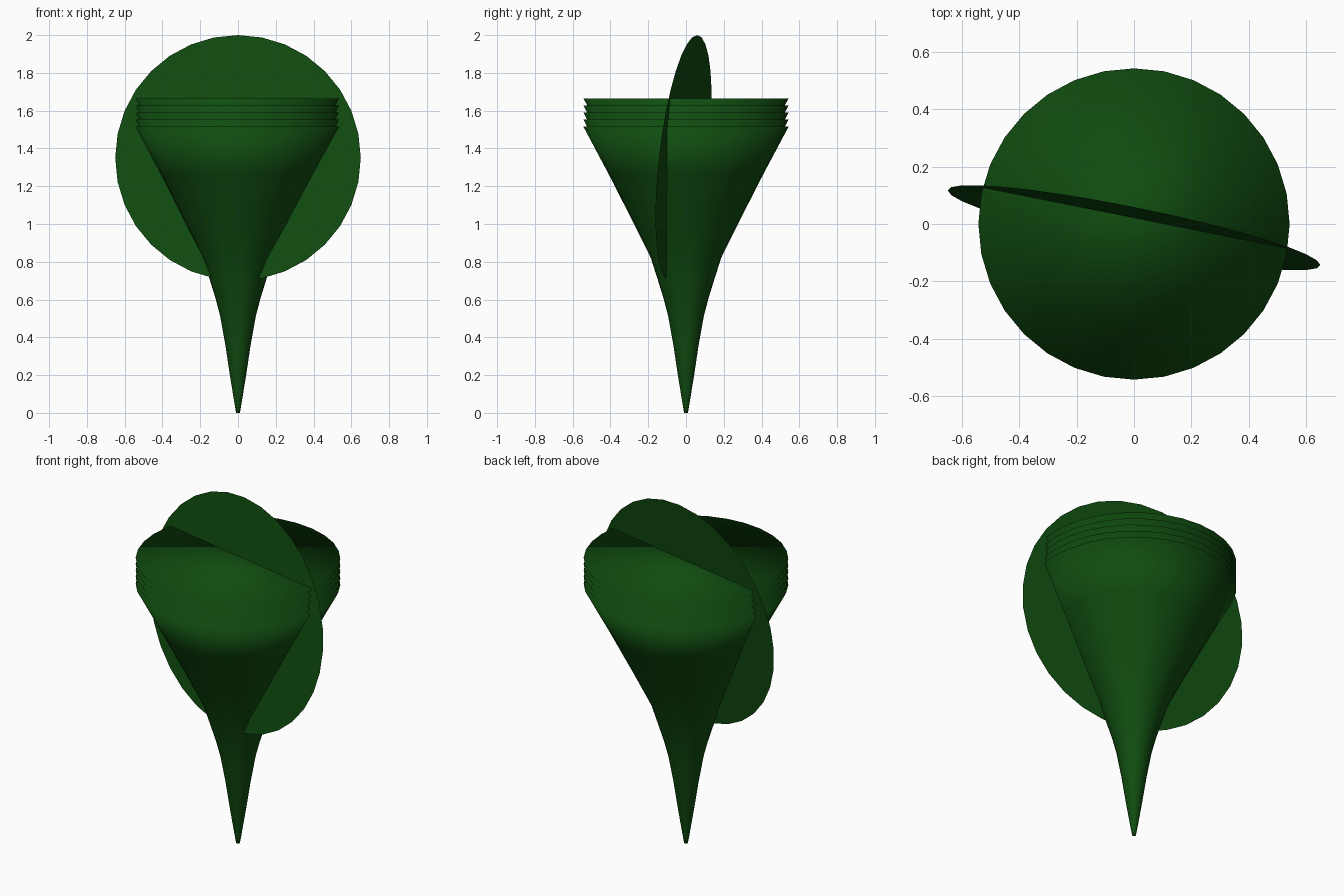
import bpy, bmesh, math
from mathutils import Matrix

if "Cube" in bpy.data.objects:
    bpy.data.objects.remove(bpy.data.objects["Cube"])

SIDES = 32

green = bpy.data.materials.new("dark_green")
green.diffuse_color = (0.005, 0.072, 0.005, 1)
green.use_nodes = True
green.node_tree.nodes["Principled BSDF"].inputs["Base Color"].default_value = green.diffuse_color


def add_object(name, bm, smooth):
    mesh = bpy.data.meshes.new(name)
    bm.to_mesh(mesh)
    bm.free()
    for p in mesh.polygons:
        p.use_smooth = smooth
    mesh.materials.append(green)
    obj = bpy.data.objects.new(name, mesh)
    bpy.context.collection.objects.link(obj)
    return obj


# Funnel: capped lathe of (radius, height), stacked as nested copies
profile = [(0.010, 0.0), (0.017, 0.04), (0.043, 0.20), (0.067, 0.36),
           (0.094, 0.51), (0.117, 0.60), (0.148, 0.70), (0.186, 0.82),
           (0.280, 1.01), (0.410, 1.265), (0.543, 1.515)]
bm = bmesh.new()
rings = []
for r, z in profile:
    rings.append([bm.verts.new((r * math.sin(2 * math.pi * i / SIDES),
                                -r * math.cos(2 * math.pi * i / SIDES), z))
                  for i in range(SIDES)])
for low, high in zip(rings, rings[1:]):
    for i in range(SIDES):
        j = (i + 1) % SIDES
        bm.faces.new((low[i], low[j], high[j], high[i]))
bm.faces.new(rings[-1])
bm.faces.new(rings[0][::-1])
funnel = add_object("stacked_funnels", bm, True)
stack = funnel.modifiers.new("stack", 'ARRAY')
stack.count = 5
stack.use_relative_offset = False
stack.use_constant_offset = True
stack.constant_offset_displace = (0, 0, 0.0375)

# Leaf disc: thin upright round sheet, turned and leaning back slightly
bm = bmesh.new()
lean = Matrix(((0.65, 0, 0, 0),
               (-0.13, 0.072, 0, -0.013),
               (0, 0.65, 0, 1.35),
               (0, 0, 0, 1)))
bmesh.ops.create_circle(bm, cap_ends=True, segments=SIDES, radius=1)
bm.transform(lean)
bmesh.ops.recalc_face_normals(bm, faces=bm.faces)
for f in bm.faces:
    f.normal_update()
    if f.normal.y > 0:
        f.normal_flip()
add_object("leaf_disc", bm, False)
